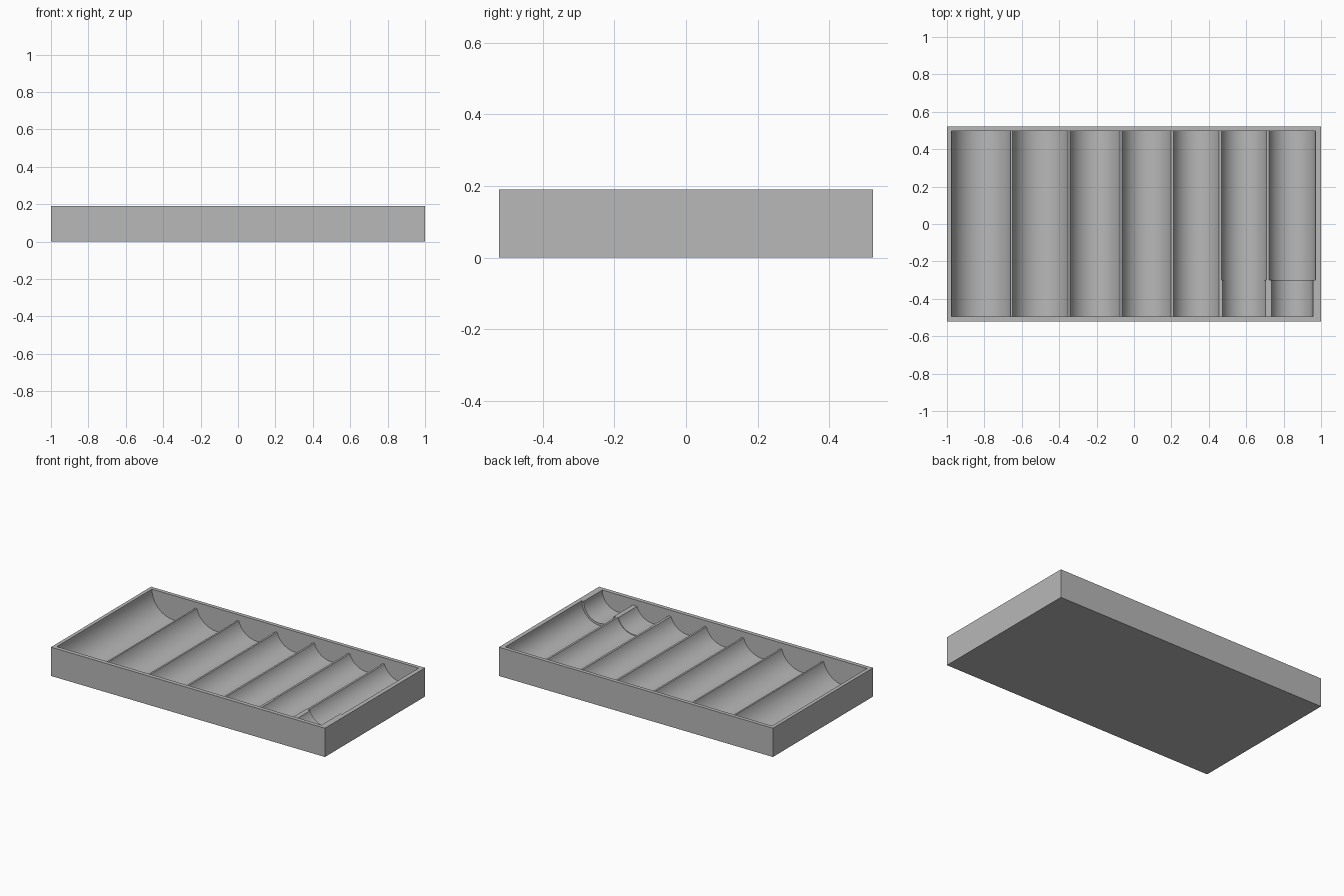
import bpy, bmesh, math

default = bpy.data.objects.get("Cube")
if default:
    bpy.data.objects.remove(default, do_unlink=True)

HALF_X, HALF_Y, HEIGHT = 1.0, 0.522, 0.19
BACK, STEP, FRONT = 0.497, -0.30, -0.495
RIDGE_Z = 0.15            # dividers are trimmed below the rim
LEFT_EDGE = -0.976        # first channel starts here
RADII = [0.161, 0.153, 0.1395, 0.1365, 0.129, 0.1265, 0.128]
NARROW = {5: 0.1225, 6: 0.114}   # front radii of the stepped channels
SEGMENTS = 64

# Neighbouring channels touch along the rim plane
CENTRES = []
edge = LEFT_EDGE
for r in RADII:
    CENTRES.append(edge + r)
    edge += 2 * r

grey = bpy.data.materials.new("plain_grey")
grey.use_nodes = True
grey.diffuse_color = (0.48, 0.48, 0.48, 1)
bsdf = next(n for n in grey.node_tree.nodes if n.type == 'BSDF_PRINCIPLED')
bsdf.inputs["Base Color"].default_value = grey.diffuse_color
bsdf.inputs["Roughness"].default_value = 0.6


def prism(name, profile, y0, y1):
    """Extrude an (x, z) outline from y0 to y1."""
    bm = bmesh.new()
    face = bm.faces.new([bm.verts.new((x, y0, z)) for x, z in profile])
    ext = bmesh.ops.extrude_face_region(bm, geom=[face])
    verts = [v for v in ext["geom"] if isinstance(v, bmesh.types.BMVert)]
    bmesh.ops.translate(bm, verts=verts, vec=(0, y1 - y0, 0))
    bmesh.ops.recalc_face_normals(bm, faces=bm.faces)
    mesh = bpy.data.meshes.new(name)
    bm.to_mesh(mesh)
    bm.free()
    mesh.materials.append(grey)
    obj = bpy.data.objects.new(name, mesh)
    bpy.context.collection.objects.link(obj)
    return obj


def channel_profile(indices, radii):
    """Row of round-bottomed channels, open above, with trimmed dividers."""
    top = HEIGHT + 0.05
    points = []
    for i in indices:
        r, cx = radii[i], CENTRES[i]
        trim = math.asin((HEIGHT - RIDGE_Z) / r)
        start = math.pi + (0 if i == indices[0] else trim)
        end = 2 * math.pi - (0 if i == indices[-1] else trim)
        for k in range(SEGMENTS + 1):
            a = start + (end - start) * k / SEGMENTS
            points.append((cx + r * math.cos(a), HEIGHT + r * math.sin(a)))
    return points + [(points[-1][0], top), (points[0][0], top)]


def carve(target, cutter):
    cutter.hide_render = True
    mod = target.modifiers.new("carve", 'BOOLEAN')
    mod.operation, mod.solver, mod.object = 'DIFFERENCE', 'EXACT', cutter
    bpy.ops.object.select_all(action='DESELECT')
    bpy.context.view_layer.objects.active = target
    target.select_set(True)
    bpy.ops.object.modifier_apply(modifier=mod.name)
    bpy.data.objects.remove(cutter, do_unlink=True)


# Solid tray block
tray = prism("channel_tray", [(-HALF_X, 0), (HALF_X, 0), (HALF_X, HEIGHT),
                              (-HALF_X, HEIGHT)], -HALF_Y, HALF_Y)

# All channels at their narrow size along the full length
narrow = [NARROW.get(i, r) for i, r in enumerate(RADII)]
carve(tray, prism("channel_cutter", channel_profile(range(len(RADII)), narrow), FRONT, BACK))

# Wider rear part of the two stepped channels
carve(tray, prism("wide_cutter", channel_profile([5, 6], RADII), STEP, BACK))

bpy.ops.object.shade_smooth_by_angle(angle=math.radians(25))
